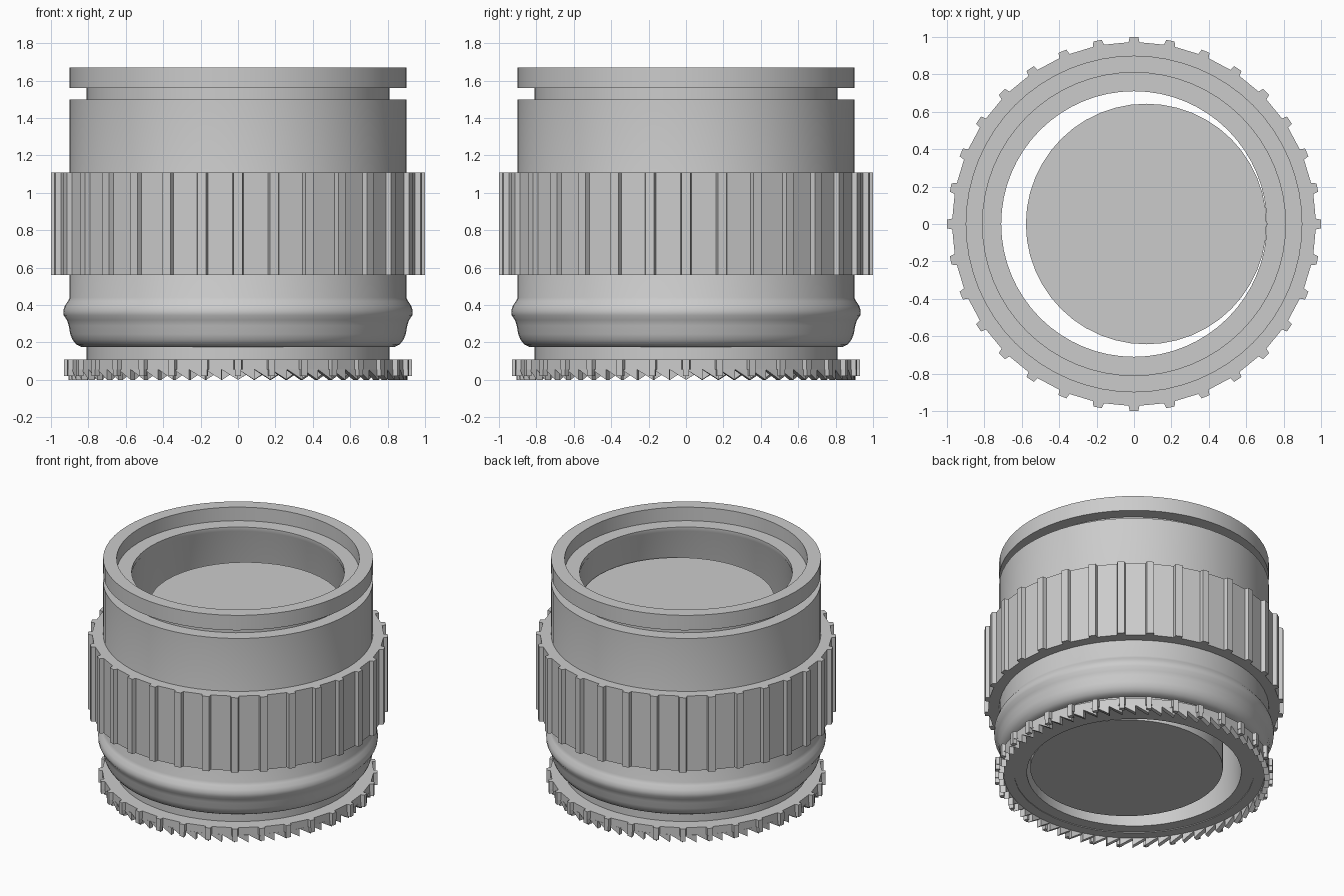
import bpy, bmesh, math

if "Cube" in bpy.data.objects:
    bpy.data.objects.remove(bpy.data.objects["Cube"])

grey = bpy.data.materials.new("plain_grey")
grey.use_nodes = True
grey.diffuse_color = (0.6, 0.6, 0.6, 1)
bsdf = next(n for n in grey.node_tree.nodes if n.type == 'BSDF_PRINCIPLED')
bsdf.inputs["Base Color"].default_value = grey.diffuse_color
RIBS = 32
STEP = math.tau / RIBS


def finish(name, bm, smooth=False):
    bmesh.ops.recalc_face_normals(bm, faces=bm.faces)
    mesh = bpy.data.meshes.new(name)
    bm.to_mesh(mesh)
    bm.free()
    obj = bpy.data.objects.new(name, mesh)
    bpy.context.collection.objects.link(obj)
    mesh.materials.append(grey)
    if smooth:
        bpy.ops.object.select_all(action='DESELECT')
        obj.select_set(True)
        bpy.context.view_layer.objects.active = obj
        bpy.ops.object.shade_smooth_by_angle(angle=math.radians(35))
    return obj


def polar(bm, r, a, z):
    return bm.verts.new((r * math.cos(a), r * math.sin(a), z))


def loft(bm, loops):
    """Join a closed series of closed vertex loops with quads."""
    for i, here in enumerate(loops):
        there = loops[(i + 1) % len(loops)]
        for j in range(len(here)):
            k = (j + 1) % len(here)
            bm.faces.new((here[j], here[k], there[k], there[j]))


def lathe(name, profile, sides=64):
    bm = bmesh.new()
    loft(bm, [[polar(bm, r, math.tau * i / sides, z) for i in range(sides)]
              for r, z in profile])
    return finish(name, bm, True)


def ribbed_ring(name, inner, outer, rib_r, rib_w, z0, z1):
    """Flat-sided ring with one narrow rib standing on each corner."""
    outline = []
    half = rib_w / 2 / outer
    for i in range(RIBS):
        a = i * STEP
        outline += [(outer, a - half * 1.3), (rib_r, a - half),
                    (rib_r, a + half), (outer, a + half * 1.3)]
    bm = bmesh.new()
    loops = [[polar(bm, inner if inside else r, a, z) for r, a in outline]
             for inside, z in ((True, z0), (False, z0), (False, z1), (True, z1))]
    loft(bm, loops)
    return finish(name, bm)


# Hollow barrel: rim, groove, body, rounded bulge, lower neck and bore
lathe("barrel", [
    (0.81, 1.67), (0.9, 1.67), (0.9, 1.56), (0.81, 1.56), (0.81, 1.5),
    (0.9, 1.5), (0.9, 0.44), (0.91, 0.42), (0.927, 0.395), (0.934, 0.37),
    (0.932, 0.345), (0.915, 0.32), (0.905, 0.29), (0.897, 0.245),
    (0.885, 0.215), (0.865, 0.19), (0.84, 0.177), (0.81, 0.175),
    (0.81, 0.06), (0.715, 0.06), (0.715, 1.53), (0.71, 1.54),
    (0.71, 1.57), (0.81, 1.57)])

# Wide grip around the middle
ribbed_ring("grip_ring", 0.88, 0.972, 1.0, 0.045, 0.56, 1.11)

# Lower collar with small ribs
ribbed_ring("lower_collar", 0.8, 0.905, 0.93, 0.035, 0.055, 0.11)

# Rib tails hanging below the collar
bm = bmesh.new()
for i in range(RIBS):
    a = i * STEP
    tail = [[polar(bm, r, a + s * 0.018, z) for s in (-1, 1)]
            for r, z in ((0.9, 0.02), (0.93, 0.02), (0.93, 0.056), (0.9, 0.056))]
    loft_pairs = zip(tail, tail[1:] + tail[:1])
    for (p, q), (r, s) in loft_pairs:
        bm.faces.new((p, q, s, r))
    bm.faces.new([pair[0] for pair in tail])
    bm.faces.new([pair[1] for pair in tail])
finish("rib_tails", bm)

# Saw teeth under the collar, two for each rib
bm = bmesh.new()
for i in range(RIBS * 2):
    a, b = i * STEP / 2, (i + 1) * STEP / 2
    near, far = [[polar(bm, r, t, z) for t, z in ((a, 0.056), (b, 0.056), (b, 0))]
                 for r in (0.87, 0.905)]
    bm.faces.new(near)
    bm.faces.new(far)
    for j in range(3):
        k = (j + 1) % 3
        bm.faces.new((near[j], near[k], far[k], far[j]))
finish("saw_teeth", bm)

# Off-centre core filling most of the bore
bm = bmesh.new()
bmesh.ops.create_cone(bm, cap_ends=True, segments=48, radius1=0.643,
                      radius2=0.643, depth=1.29)
core = finish("inner_core", bm, True)
core.location = (0.065, 0, 0.715)
